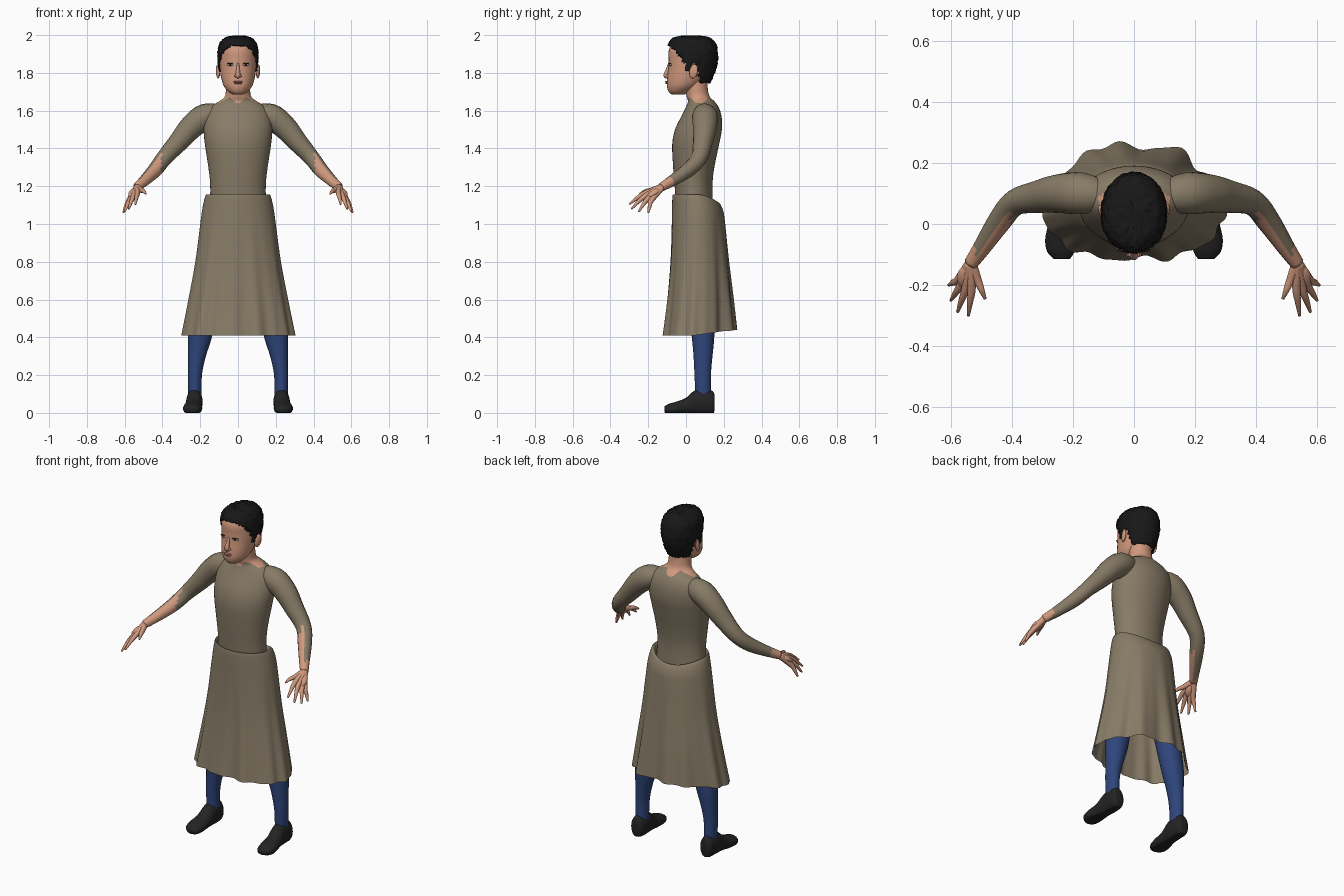
import bpy, bmesh, math, random
from mathutils import Vector, Matrix

random.seed(4)
if "Cube" in bpy.data.objects:
    bpy.data.objects.remove(bpy.data.objects["Cube"])


def material(name, *rgb):
    m = bpy.data.materials.new(name)
    m.use_nodes = True
    m.diffuse_color = (*rgb, 1)
    b = m.node_tree.nodes["Principled BSDF"]
    b.inputs["Base Color"].default_value = (*rgb, 1)
    b.inputs["Roughness"].default_value = 0.8
    return m


CLOTH = material("olive cloth", .245, .2, .135)
SKIN = material("skin", .64, .32, .21)
BLUE = material("blue leggings", .028, .06, .2)
SHOE = material("dark shoe", .017, .017, .017)
HAIR = material("black hair", .009, .009, .009)
EYE = material("eye brown", .03, .018, .012)
WHITE = material("eye white", .55, .45, .4)
LIP = material("lips", .45, .17, .13)


def smooth_keys(keys, steps):
    """Catmull-Rom interpolation between rows of numbers."""
    rows = []
    for i in range(len(keys) - 1):
        a, b, c, d = (keys[min(max(j, 0), len(keys) - 1)] for j in range(i - 1, i + 3))
        for s in range(steps):
            t = s / steps
            rows.append([q + .5 * t * (r - p + t * (2*p - 5*q + 4*r - w + t * (3*(q - r) + w - p)))
                         for p, q, r, w in zip(a, b, c, d)])
    return rows + [list(keys[-1])]


def finish(bm, name, mats, rule=None, mirror=False):
    """Turn a bmesh into a smooth object, colouring faces by a rule."""
    bmesh.ops.recalc_face_normals(bm, faces=bm.faces)
    bm.normal_update()
    for f in bm.faces:
        f.smooth = True
        if rule:
            f.material_index = int(rule(f.calc_center_median(), f.normal))
    me = bpy.data.meshes.new(name)
    bm.to_mesh(me)
    bm.free()
    for m in mats:
        me.materials.append(m)
    ob = bpy.data.objects.new(name, me)
    bpy.context.collection.objects.link(ob)
    if mirror:
        mod = ob.modifiers.new("Mirror", "MIRROR")
        mod.use_mirror_merge = False
    return ob


def skin_rings(rings, caps=(True, True)):
    """Bridge rings of points with quads."""
    bm = bmesh.new()
    vs = [[bm.verts.new(p) for p in r] for r in rings]
    n = len(vs[0])
    for a, b in zip(vs, vs[1:]):
        for i in range(n):
            j = (i + 1) % n
            bm.faces.new((a[i], a[j], b[j], b[i]))
    for ring, cap in zip((vs[0], vs[-1]), caps):
        if cap:
            bm.faces.new(ring)
    return bm


def sections(keys, axis="z", n=32, steps=4, warp=None):
    """Oval rings from rows of (position, half width, low, high, centre x)."""
    rings = []
    for pos, hw, lo, hi, cx in smooth_keys([(*k, 0)[:5] for k in keys], steps):
        ring = []
        for i in range(n):
            a = math.tau * i / n
            x, w = cx + hw * math.cos(a), (lo + hi) / 2 + (hi - lo) / 2 * math.sin(a)
            p = Vector((x, w, pos)) if axis == "z" else Vector((x, pos, w))
            ring.append(warp(p, a) if warp else p)
        rings.append(ring)
    return rings


def tube(name, path, mats, rule=None, n=16, steps=4, mirror=True):
    """Round limb along rows of (x, y, z, radius)."""
    rows = smooth_keys(path, steps)
    pts = [Vector(r[:3]) for r in rows]
    side, rings = Vector((0, 0, 1)), []
    for i, (p, r) in enumerate(zip(pts, rows)):
        d = (pts[min(i + 1, len(pts) - 1)] - pts[max(i - 1, 0)]).normalized()
        side = (side - d * side.dot(d)).normalized()
        up = d.cross(side)
        rings.append([p + r[3] * (side * math.cos(math.tau * k / n) + up * math.sin(math.tau * k / n))
                      for k in range(n)])
    return finish(skin_rings(rings), name, mats, rule, mirror)


def blob(name, loc, size, mat, mirror=False, turn=0, tilt=0):
    bm = bmesh.new()
    m = (Matrix.Translation(loc) @ Matrix.Rotation(turn, 4, "Z") @ Matrix.Rotation(tilt, 4, "X")
         @ Matrix.Diagonal((*size, 1)))
    bmesh.ops.create_uvsphere(bm, u_segments=16, v_segments=10, radius=1, matrix=m)
    return finish(bm, name, [mat], mirror=mirror)


# Bodice and neck, with an uneven collar line
TORSO = [(1.06, .15, -.05, .145), (1.2, .147, -.06, .14), (1.3, .157, -.068, .15),
         (1.42, .175, -.073, .175), (1.5, .182, -.058, .19), (1.57, .175, -.025, .188),
         (1.62, .145, .0, .172), (1.65, .1, .01, .15), (1.675, .07, .003, .125),
         (1.72, .064, -.005, .115), (1.8, .064, .0, .11)]


def above_collar(c, normal):
    a = math.atan2(c.y - .07, c.x)
    return c.z > 1.653 - .016 * math.cos(4 * a)


finish(skin_rings(sections(TORSO, n=48, steps=5)), "bodice_and_neck", [CLOTH, SKIN], above_collar)

# Arms, with bare skin on the inner forearm
ARM = [(.08, .09, 1.585, .045), (.17, .1, 1.57, .068), (.245, .1, 1.515, .064), (.31, .09, 1.44, .054),
       (.39, .07, 1.35, .043), (.44, .01, 1.285, .039), (.5, -.08, 1.225, .029), (.535, -.13, 1.195, .023)]
INNER = Vector((-.8, -.55, .1))
tube("arm", ARM, [CLOTH, SKIN], lambda c, nrm: c.x > .52 or (c.x > .405 and nrm.dot(INNER) > .25))

# Hands: each finger runs from the wrist, over a palm
KNUCKLES = {"index": ((.532, -.21, 1.165), (.543, -.3, 1.105)),
            "middle": ((.552, -.212, 1.15), (.578, -.288, 1.08)),
            "ring": ((.568, -.2, 1.135), (.6, -.25, 1.065)),
            "little": ((.577, -.183, 1.125), (.607, -.2, 1.06)),
            "thumb": ((.512, -.185, 1.178), (.488, -.245, 1.16))}
for finger, (k, tip) in KNUCKLES.items():
    mid = [(a + b) / 2 for a, b in zip(k, tip)]
    tube(finger + "_finger", [(.534, -.125, 1.197, .018), (*k, .014), (*mid[:2], mid[2] + .005, .0105),
                              (*tip, .005)], [SKIN], n=10)
blob("palm", (.55, -.172, 1.163), (.03, .045, .018), SKIN, True, .3, .55)

# Flared skirt with folds that deepen toward the hem
SKIRT = [(1.1, .145, -.05, .14), (1.15, .16, -.064, .16), (1.15, .172, -.071, .178),
         (1.09, .187, -.074, .198), (1, .2, -.075, .208), (.8, .226, -.08, .228),
         (.6, .262, -.094, .25), (.41, .298, -.113, .268)]


def folds(p, a):
    low = min(max((1.1 - p.z) / .69, 0), 1)
    back = max(math.sin(a), 0)
    wave = .6 * math.cos(11 * a + .6) + .4 * math.cos(17 * a + 2)
    wave += 1.1 * back * math.cos(7 * a - 1.2)
    k = 1 + .075 * low ** 1.3 * wave
    high = max(0, (p.z - 1) / .15)
    return Vector((p.x * (1 + (k - 1) * .4), .07 + (p.y - .07) * k - .03 * low * abs(math.cos(a)),
                   p.z - .04 * high * back ** 2 + .03 * low * back))


finish(skin_rings(sections(SKIRT, n=120, steps=5, warp=folds), (False, False)), "skirt", [CLOTH])

# Legs and shoes
LEG = [(.08, .035, .05, .132, .228), (.2, .037, .045, .132, .228), (.3, .047, .04, .14, .217),
       (.41, .064, .03, .15, .2), (.6, .072, .01, .15, .17), (.8, .08, 0, .155, .13), (1, .08, -.02, .15, .1)]
finish(skin_rings(sections(LEG)), "leg", [BLUE], mirror=True)
FOOT = [(.152, .015, .03, .08, .232), (.142, .036, -.008, .115, .231), (.09, .043, -.012, .128, .23),
        (.045, .043, -.012, .118, .232), (0, .045, -.012, .08, .236), (-.05, .051, -.012, .06, .24),
        (-.09, .045, -.01, .048, .24), (-.115, .026, .003, .034, .236)]
finish(skin_rings(sections(FOOT, "y", warp=lambda p, a: Vector((p.x, p.y, max(p.z, 0))))),
       "shoe", [SHOE], mirror=True)

# Head
HEAD = [(1.685, .025, -.075, -.01), (1.7, .05, -.092, .02), (1.73, .075, -.101, .07),
        (1.77, .088, -.1, .105), (1.82, .096, -.094, .13), (1.87, .1, -.092, .145),
        (1.92, .097, -.091, .145), (1.96, .078, -.068, .12), (1.985, .035, -.015, .075)]
finish(skin_rings(sections(HEAD)), "head", [SKIN])

# Hair: a rough shell cut along the hairline
HAIRLINE = [(-.2, 1.95), (-.09, 1.945), (-.06, 1.92), (-.03, 1.88), (-.005, 1.85), (0, 1.805),
            (.022, 1.81), (.035, 1.85), (.062, 1.84), (.075, 1.75), (.3, 1.74)]
SHELL = [(1.73, .08, -.09, .12), (1.78, .096, -.1, .145), (1.83, .104, -.1, .162), (1.88, .108, -.098, .17),
         (1.93, .106, -.1, .166), (1.965, .092, -.088, .15), (1.988, .065, -.06, .12), (1.996, .025, -.01, .07)]


def hairline(y):
    for (y0, z0), (y1, z1) in zip(HAIRLINE, HAIRLINE[1:]):
        if y < y1:
            return z0 + (z1 - z0) * (y - y0) / (y1 - y0)
    return HAIRLINE[-1][1]


def rough(p, a):
    return p + Vector([random.uniform(-.0032, .0032) for _ in range(3)])


bm = skin_rings(sections(SHELL, n=72, steps=5, warp=rough), (False, True))
bald = [f for f in bm.faces if f.calc_center_median().z < hairline(f.calc_center_median().y)]
bmesh.ops.delete(bm, geom=bald, context="FACES")
hair = finish(bm, "hair", [HAIR])
thick = hair.modifiers.new("Thickness", "SOLIDIFY")
thick.thickness = .01

# Face
tube("nose", [(0, -.088, 1.85, .006), (0, -.097, 1.82, .009), (0, -.106, 1.787, .013), (0, -.1, 1.775, .008)],
     [SKIN], n=12, mirror=False)
blob("nostril_wing", (.012, -.1, 1.783), (.008, .01, .008), SKIN, True)
blob("eye_white", (.042, -.083, 1.843), (.017, .006, .0075), WHITE, True, .25)
blob("iris", (.041, -.0865, 1.843), (.0085, .005, .0068), EYE, True, .25)
blob("upper_lash", (.042, -.086, 1.85), (.018, .005, .0025), EYE, True, .25)
blob("upper_lip", (0, -.1, 1.753), (.026, .01, .0045), LIP)
blob("lower_lip", (0, -.099, 1.745), (.022, .01, .005), LIP)
blob("ear", (.106, .04, 1.808), (.01, .023, .038), SKIN, True, -.3, -.2)
